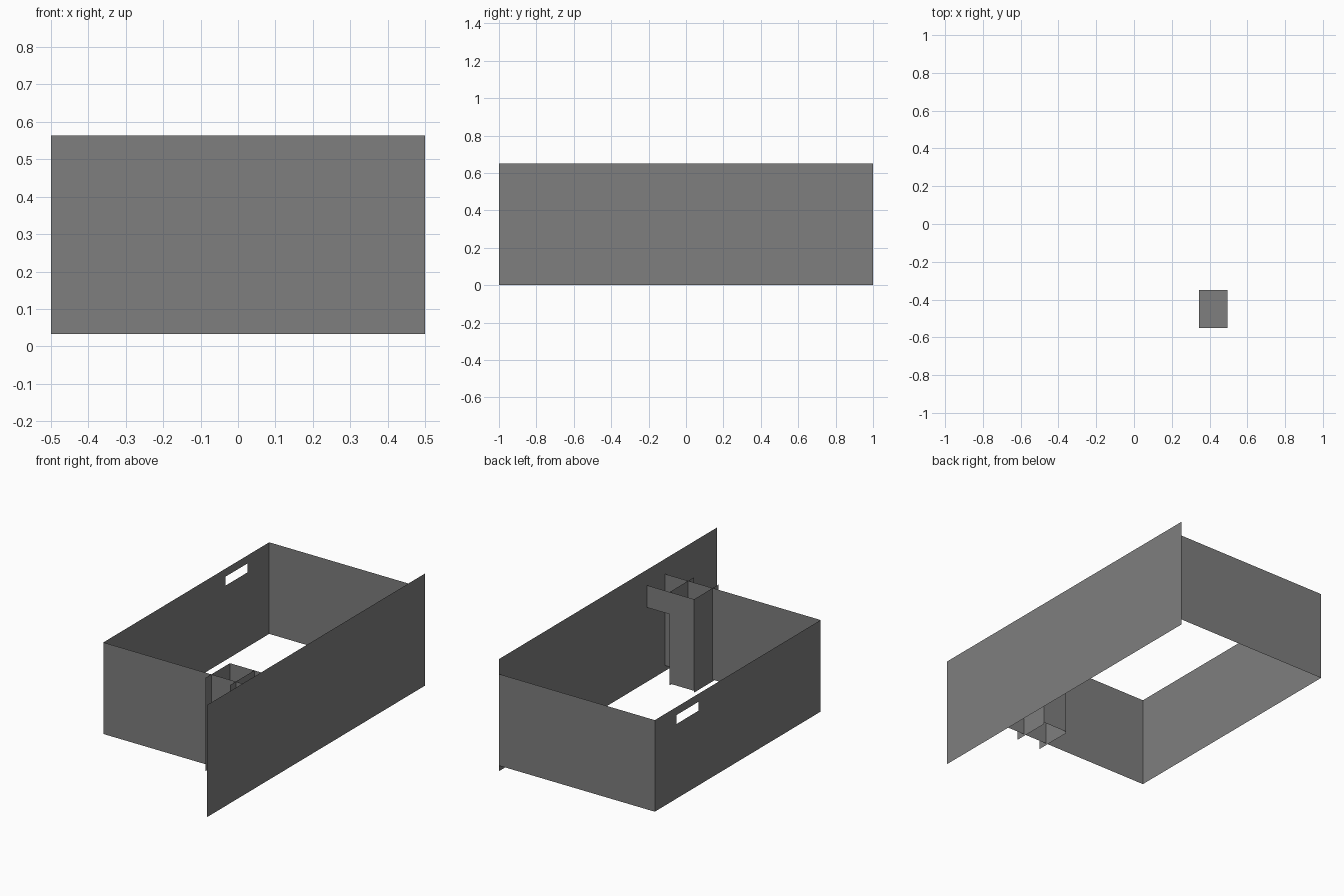
import bpy

if "Cube" in bpy.data.objects:
    bpy.data.objects.remove(bpy.data.objects["Cube"])

LOW, HIGH = 0.0325, 0.5635    # heights of the drawer walls
FRONT, BACK = -0.52, 1.0      # y range of the drawer walls


def sheet(name, axis, pos, outlines):
    """Thin flat sheet at axis = pos, made of polygons in the other two axes."""
    verts, faces, index = [], [], {}
    for outline in outlines:
        face = []
        for p in outline:
            if p not in index:
                index[p] = len(verts)
                co = list(p)
                co.insert(axis, pos)
                verts.append(co)
            face.append(index[p])
        faces.append(face)
    mesh = bpy.data.meshes.new(name)
    mesh.from_pydata(verts, [], faces)
    mesh.update()
    obj = bpy.data.objects.new(name, mesh)
    bpy.context.collection.objects.link(obj)
    # Dark grey finish
    mesh.materials.append(finish)
    return obj


def rect(a0, a1, b0, b1):
    return [(a0, b0), (a1, b0), (a1, b1), (a0, b1)]


finish = bpy.data.materials.new("dark_grey")
finish.diffuse_color = (0.21, 0.21, 0.21, 1)
finish.use_nodes = True
finish.node_tree.nodes["Principled BSDF"].inputs["Base Color"].default_value = finish.diffuse_color

# Wide face panel
sheet("face_panel", 0, 0.5, [rect(-1, 1, 0, 0.65)])

# Front and back walls of the open tray
for name, y in (("front_wall", FRONT), ("back_wall", BACK)):
    sheet(name, 1, y, [rect(-0.5, 0.5, LOW, HIGH)])

# Long wall with a rectangular hand slot, as four quads around the slot
outer = rect(FRONT, BACK, LOW, HIGH)
slot = rect(0.60, 0.80, 0.465, 0.517)
ring = [[outer[i], outer[(i + 1) % 4], slot[(i + 1) % 4], slot[i]] for i in range(4)]
sheet("slotted_long_wall", 0, -0.5, ring)

# Corner post: two fins passing through the front wall
for name, x in (("post_outer_fin", 0.193), ("post_inner_fin", 0.35)):
    sheet(name, 0, x, [rect(-0.575, -0.35, LOW - 0.01, HIGH)])

# L-shaped post face with an arm reaching the panel
sheet("post_face", 1, -0.35, [[(0.193, LOW), (0.35, LOW), (0.35, 0.435),
                               (0.495, 0.435), (0.495, HIGH), (0.193, HIGH)]])

# Shelf under the arm
sheet("arm_shelf", 2, 0.435, [rect(0.345, 0.495, -0.55, -0.35)])
